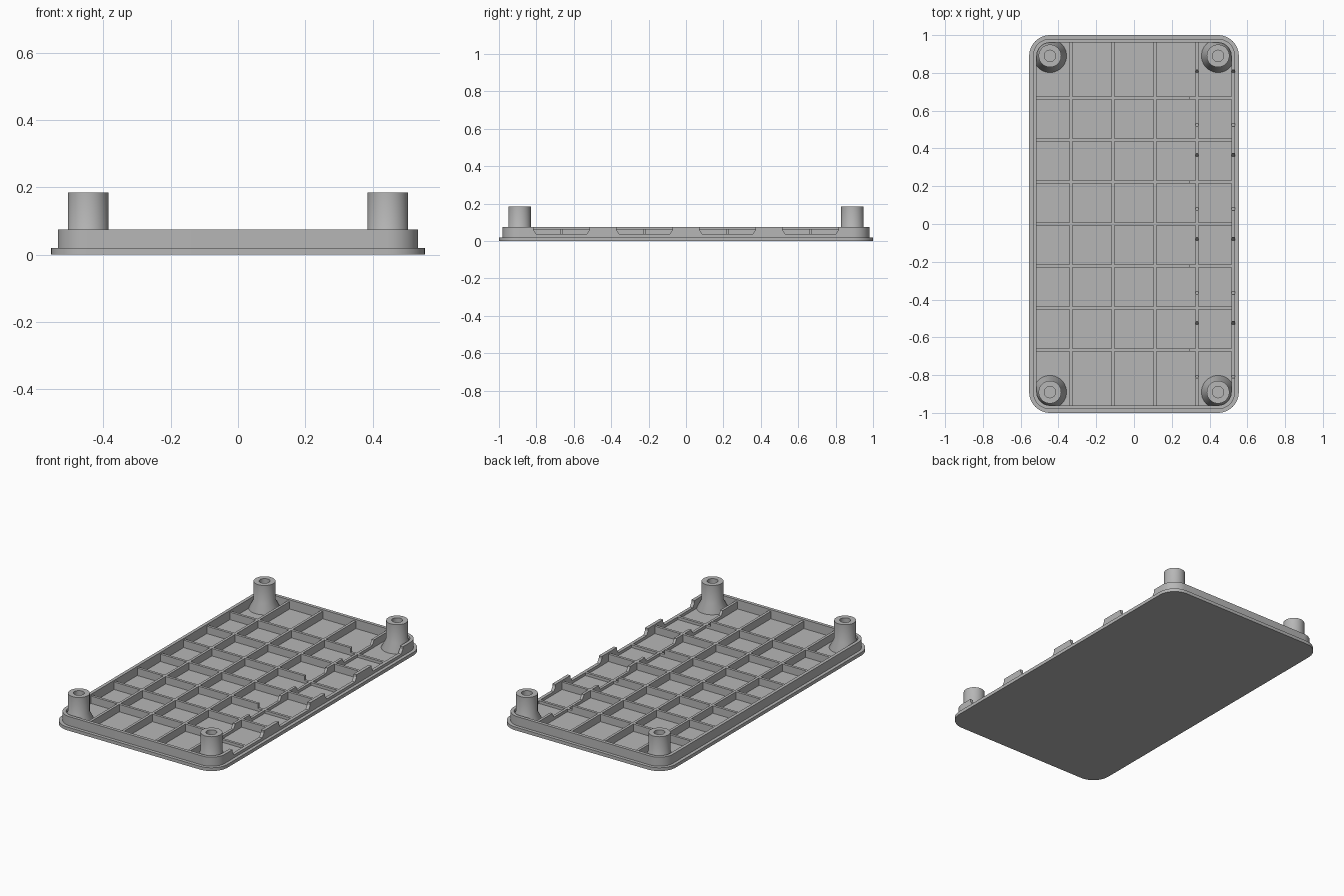
import bpy, bmesh
from math import cos, sin, pi, radians

cube = bpy.data.objects.get("Cube")
if cube:
    bpy.data.objects.remove(cube, do_unlink=True)

grey = bpy.data.materials.new("plastic grey")
grey.use_nodes = True
COLOUR = (0.47, 0.47, 0.47, 1)
grey.diffuse_color = COLOUR
grey.node_tree.nodes["Principled BSDF"].inputs["Base Color"].default_value = COLOUR

FLOOR, RIB_TOP, WALL_TOP, BOSS_TOP = 0.02, 0.065, 0.075, 0.185
BOSS_X, BOSS_Y = 0.445, 0.89
PITCH = 0.222


def finish(name, bm, smooth=False):
    bmesh.ops.recalc_face_normals(bm, faces=bm.faces[:])
    mesh = bpy.data.meshes.new(name)
    bm.to_mesh(mesh)
    bm.free()
    mesh.materials.append(grey)
    obj = bpy.data.objects.new(name, mesh)
    bpy.context.collection.objects.link(obj)
    bpy.ops.object.select_all(action='DESELECT')
    obj.select_set(True)
    bpy.context.view_layer.objects.active = obj
    if smooth:
        bpy.ops.object.shade_smooth_by_angle(angle=radians(30))
    return obj


def rounded_outline(radius, steps=12):
    """Rounded rectangle whose corner arcs are centred on the bosses."""
    points = []
    for quarter, (sx, sy) in enumerate([(1, 1), (-1, 1), (-1, -1), (1, -1)]):
        for i in range(steps + 1):
            a = (quarter + i / steps) * pi / 2
            points.append((sx * BOSS_X + radius * cos(a), sy * BOSS_Y + radius * sin(a)))
    return points


def extrude(bm, points, offset):
    face = bm.faces.new([bm.verts.new(p) for p in points])
    new = bmesh.ops.extrude_face_region(bm, geom=[face])["geom"]
    bmesh.ops.translate(bm, vec=offset, verts=[v for v in new if isinstance(v, bmesh.types.BMVert)])


def box(name, x0, x1, y0, y1, z0, z1):
    bm = bmesh.new()
    extrude(bm, [(x0, y0, z0), (x1, y0, z0), (x1, y1, z0), (x0, y1, z0)], (0, 0, z1 - z0))
    return finish(name, bm)


def cut(obj, cutters):
    for cutter in cutters:
        mod = obj.modifiers.new("notch", 'BOOLEAN')
        mod.operation, mod.solver, mod.object = 'DIFFERENCE', 'EXACT', cutter
        bpy.context.view_layer.objects.active = obj
        bpy.ops.object.modifier_apply(modifier=mod.name)


# Base plate
bm = bmesh.new()
extrude(bm, [(x, y, 0) for x, y in rounded_outline(0.11)], (0, 0, FLOOR))
finish("base_plate", bm, True)

# Raised perimeter wall
bm = bmesh.new()
loops = [[bm.verts.new((x, y, z)) for x, y in rounded_outline(r)]
         for r, z in [(0.09, 0.01), (0.09, WALL_TOP), (0.07, WALL_TOP), (0.07, 0.01)]]
for a, b in zip(loops, loops[1:] + loops[:1]):
    for i in range(len(a)):
        j = (i + 1) % len(a)
        bm.faces.new((a[i], a[j], b[j], b[i]))
wall = finish("perimeter_wall", bm, True)

# Tapered notch cutters along the left edge
cutters = []
for k in (-3, -1, 1, 3):
    y = k * PITCH
    bm = bmesh.new()
    extrude(bm, [(0.295, y - 0.135, 0.037), (0.295, y + 0.135, 0.037),
                 (0.295, y + 0.15, 0.06), (0.295, y + 0.15, 0.1),
                 (0.295, y - 0.15, 0.1), (0.295, y - 0.15, 0.06)], (0.4, 0, 0))
    cutter = finish("notch_cutter", bm)
    cutter.hide_render = True
    cutters.append(cutter)
cut(wall, cutters)

# Stiffening ribs
HALF = 0.008
for k in (-1.5, -0.5, 0.5, 1.5):
    x = k * PITCH
    rib = box("long_rib", x - HALF, x + HALF, -0.965, 0.965, 0.01, RIB_TOP)
    if k == 1.5:
        cut(rib, cutters)
for k in range(-3, 4):
    y = k * PITCH
    rib = box("cross_rib", -0.52, 0.52, y - HALF, y + HALF, 0.01, RIB_TOP)
    if k % 2:
        cut(rib, cutters)

for cutter in cutters:
    bpy.data.objects.remove(cutter, do_unlink=True)

# Flared hollow corner bosses
PROFILE = [(0.088, 0.015), (0.088, FLOOR), (0.06, WALL_TOP), (0.06, BOSS_TOP),
           (0.03, BOSS_TOP), (0.03, 0.05), (0, 0.05)]
for sx in (-1, 1):
    for sy in (-1, 1):
        bm = bmesh.new()
        verts = [bm.verts.new((r, 0, z)) for r, z in PROFILE]
        edges = [bm.edges.new(pair) for pair in zip(verts, verts[1:])]
        bmesh.ops.spin(bm, geom=verts + edges, cent=(0, 0, 0), axis=(0, 0, 1),
                       angle=2 * pi, steps=40, use_merge=False)
        bmesh.ops.remove_doubles(bm, verts=bm.verts[:], dist=0.0005)
        bmesh.ops.holes_fill(bm, edges=bm.edges[:], sides=0)
        bmesh.ops.translate(bm, vec=(sx * BOSS_X, sy * BOSS_Y, 0), verts=bm.verts[:])
        side = "left" if sx > 0 else "right"
        finish(f"{'front' if sy < 0 else 'back'}_{side}_boss", bm, True)
